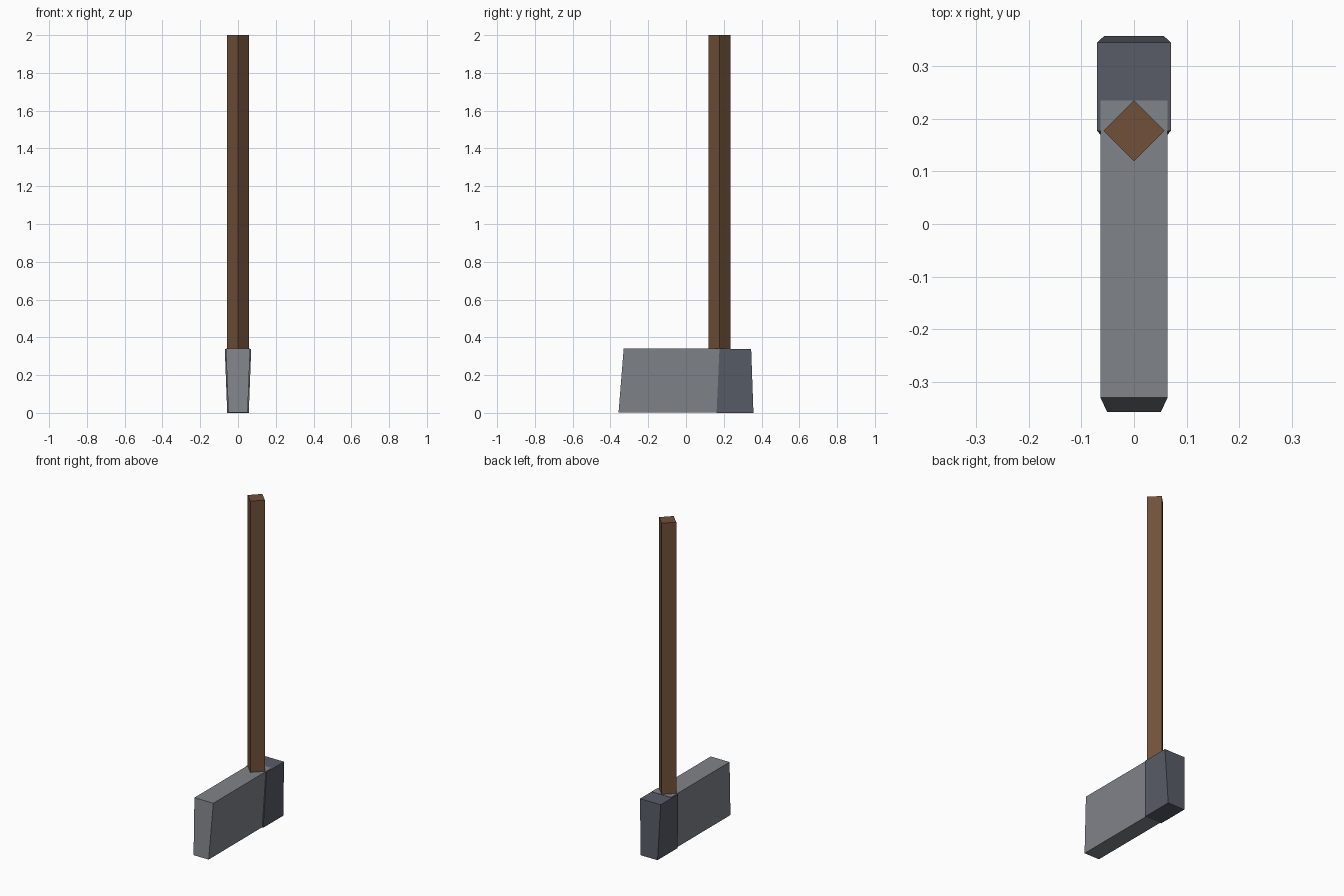
import bpy
import math

if "Cube" in bpy.data.objects:
    bpy.data.objects.remove(bpy.data.objects["Cube"])


def material(name, srgb):
    mat = bpy.data.materials.new(name)
    linear = [((c / 255 + 0.055) / 1.055) ** 2.4 for c in srgb]
    mat.diffuse_color = (*linear, 1)
    mat.use_nodes = True
    mat.node_tree.nodes["Principled BSDF"].inputs["Base Color"].default_value = mat.diffuse_color
    return mat


def tapered_block(name, bottom, top, mat):
    """Each end is (half width, y min, y max, z)."""
    verts = []
    for w, y0, y1, z in (bottom, top):
        verts += [(-w, y0, z), (w, y0, z), (w, y1, z), (-w, y1, z)]
    faces = [(3, 2, 1, 0), (4, 5, 6, 7)]
    faces += [(i, (i + 1) % 4, (i + 1) % 4 + 4, i + 4) for i in range(4)]
    mesh = bpy.data.meshes.new(name)
    mesh.from_pydata(verts, [], faces)
    mesh.materials.append(mat)
    obj = bpy.data.objects.new(name, mesh)
    bpy.context.collection.objects.link(obj)
    return obj


light_steel = material("light_steel", (128, 131, 137))
dark_steel = material("dark_steel", (88, 92, 103))
wood = material("brown_wood", (113, 81, 57))

# Long striking head, slightly proud of the rear block on top
tapered_block("hammer_head", (0.051, -0.357, 0.235, 0.002),
              (0.064, -0.33, 0.235, 0.34), light_steel)

# Wider dark block at the back of the head
tapered_block("rear_block", (0.057, 0.162, 0.357, 0.0),
              (0.07, 0.177, 0.345, 0.338), dark_steel)

# Square handle turned on its corner
bpy.ops.mesh.primitive_cylinder_add(vertices=4, radius=0.058, depth=1.94,
                                    location=(0, 0.177, 1.03))
handle = bpy.context.object
handle.name = "handle"
handle.data.materials.append(wood)
